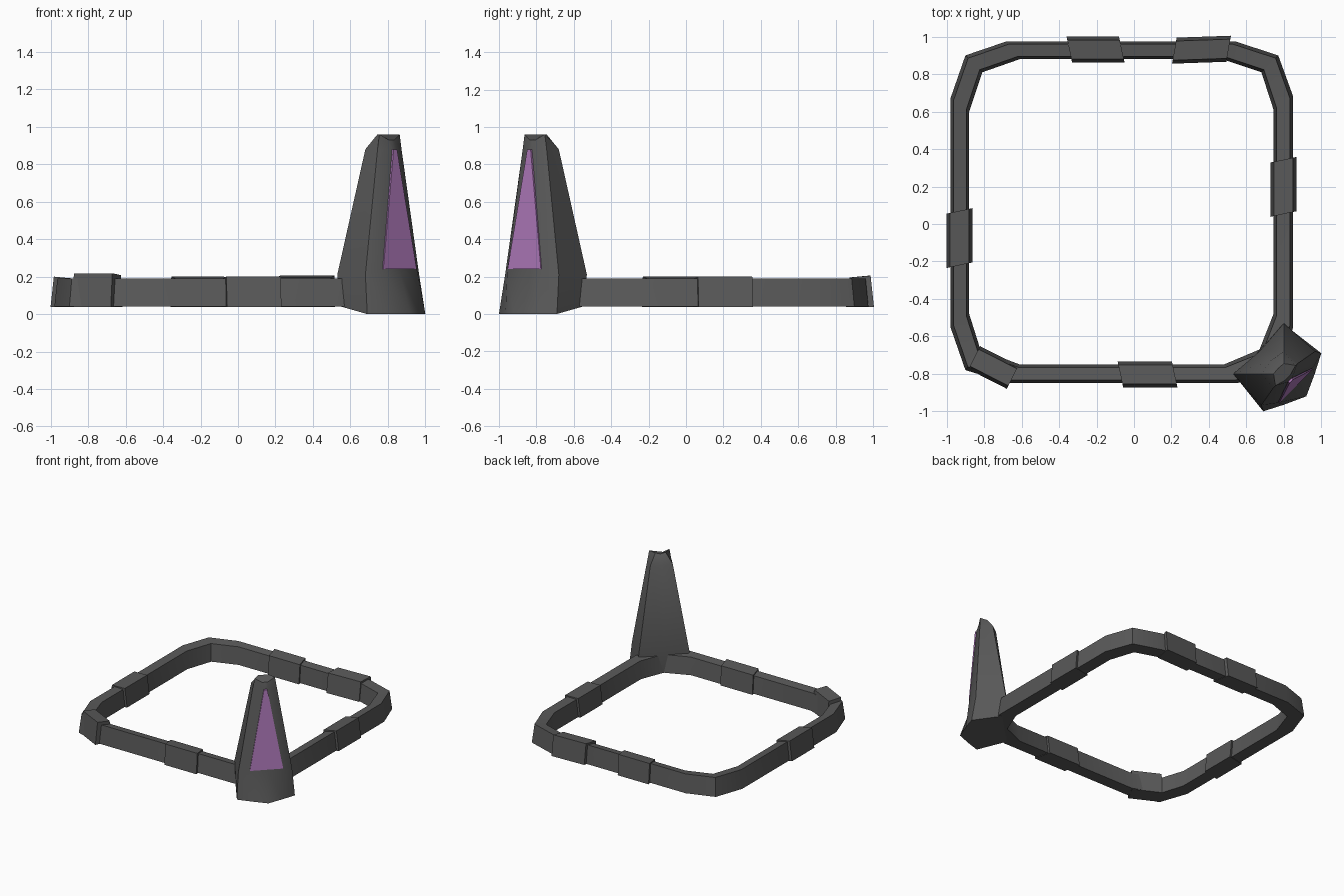
import bpy, bmesh, math
from mathutils import Vector, Matrix

if "Cube" in bpy.data.objects:
    bpy.data.objects.remove(bpy.data.objects["Cube"])


def material(name, color):
    m = bpy.data.materials.new(name)
    m.diffuse_color = color
    m.use_nodes = True
    m.node_tree.nodes["Principled BSDF"].inputs["Base Color"].default_value = m.diffuse_color
    return m


grey = material("dark_metal", (0.1, 0.1, 0.1, 1))
purple = material("violet_panel", (0.45, 0.2, 0.52, 1))


def make(name, verts, faces, mat, angle=35):
    me = bpy.data.meshes.new(name)
    me.from_pydata([tuple(v) for v in verts], [], faces)
    bm = bmesh.new()
    bm.from_mesh(me)
    bmesh.ops.recalc_face_normals(bm, faces=bm.faces)
    bm.to_mesh(me)
    bm.free()
    me.materials.append(mat)
    ob = bpy.data.objects.new(name, me)
    bpy.context.collection.objects.link(ob)
    bpy.ops.object.select_all(action='DESELECT')
    ob.select_set(True)
    bpy.context.view_layer.objects.active = ob
    bpy.ops.object.shade_smooth_by_angle(angle=math.radians(angle))
    return ob


def loft(rings, closed=False):
    """Verts and quads joining equal-length closed sections."""
    n, k = len(rings[0]), len(rings)
    verts = [v for r in rings for v in r]
    faces = []
    for i in range(k if closed else k - 1):
        a, b = i * n, (i + 1) % k * n
        faces += [(a + j, a + (j + 1) % n, b + (j + 1) % n, b + j) for j in range(n)]
    if not closed:
        faces += [tuple(range(n)), tuple(range((k - 1) * n, k * n))]
    return verts, faces


# Square ring frame with chamfered corners: (outer, inner) point pairs
corners = [((-.98, .67), (-.88, .60)), ((-.90, .90), (-.81, .81)), ((-.68, .975), (-.61, .88)),
           ((.54, .975), (.47, .88)), ((.77, .90), (.68, .81)), ((.85, .68), (.745, .61)),
           ((.85, -.55), (.745, -.48)), ((.77, -.78), (.67, -.67)), ((.55, -.85), (.48, -.75)),
           ((-.67, -.85), (-.61, -.75)), ((-.90, -.78), (-.82, -.67)), ((-.98, -.55), (-.88, -.48))]
sections = []
for o, i in corners:
    o, i = Vector(o), Vector(i)
    sections.append([o.to_3d() + Vector((0, 0, .04)),
                     o.lerp(i, .16).to_3d() + Vector((0, 0, .19)),
                     o.lerp(i, .85).to_3d() + Vector((0, 0, .18)),
                     i.to_3d() + Vector((0, 0, .04))])
make("ring_frame", *loft(sections, True), grey)


# Sleeves clamped around the ring; local +y points outward
def sleeve(name, x, y, rot, length=.30, top=.2, skew=.03):
    prof = [(.07, .037), (.052, top), (-.05, top - .01), (-.068, .037)]
    mat = Matrix.Translation((x, y, 0)) @ Matrix.Rotation(math.radians(rot), 4, 'Z')
    rings = [[mat @ Vector((s * length / 2 + skew * (.5 - p / .14), p, z)) for p, z in prof]
             for s in (-1, 1)]
    make(name, *loft(rings), grey)


sleeve("sleeve_back_left", -.22, .93, 0, .28)
sleeve("sleeve_back_right", .375, .93, 2, .29, .205, -.03)
sleeve("sleeve_right", .797, .213, -90, .29)
sleeve("sleeve_left", -.931, -.09, 90, .29)
sleeve("sleeve_front", .087, -.802, 180, .29)
sleeve("sleeve_corner", -.75, -.765, 153, .23, .218, 0)


# Corner tower, mirrored over the diagonal: back, wing, side, panel edge, front
def mirror(p):
    return (-p[1], -p[0], p[2])


levels = [
    [(.67, -.67, .04), (.82, -.55, .04), (1.0, -.69, 0), (.965, -.80, 0), (.92, -.92, 0)],
    [(.675, -.675, .22), (.80, -.53, .21), (.967, -.68, .21), (.955, -.767, .24), (.86, -.86, .24)],
    [(.73, -.73, .88), (.80, -.68, .88), (.873, -.745, .88), (.845, -.82, .88), (.832, -.832, .88)],
    [(.77, -.77, .95), (.80, -.745, .96), (.863, -.755, .96), (.835, -.805, .93), (.82, -.82, .93)],
]
rings = [h + [mirror(p) for p in h[3:0:-1]] for h in levels]
make("corner_tower", *loft(rings), grey, 40)

# Glowing panel on the outer face of the tower
half = [(.95, -.772, .24), (.845, -.827, .88)]
off = Vector((.004, -.004, 0))
quad = [Vector(p) + off for p in (half[0], half[1], mirror(half[1]), mirror(half[0]))]
back = [p - 3 * off for p in quad]
make("tower_panel", *loft([quad, back]), purple)
